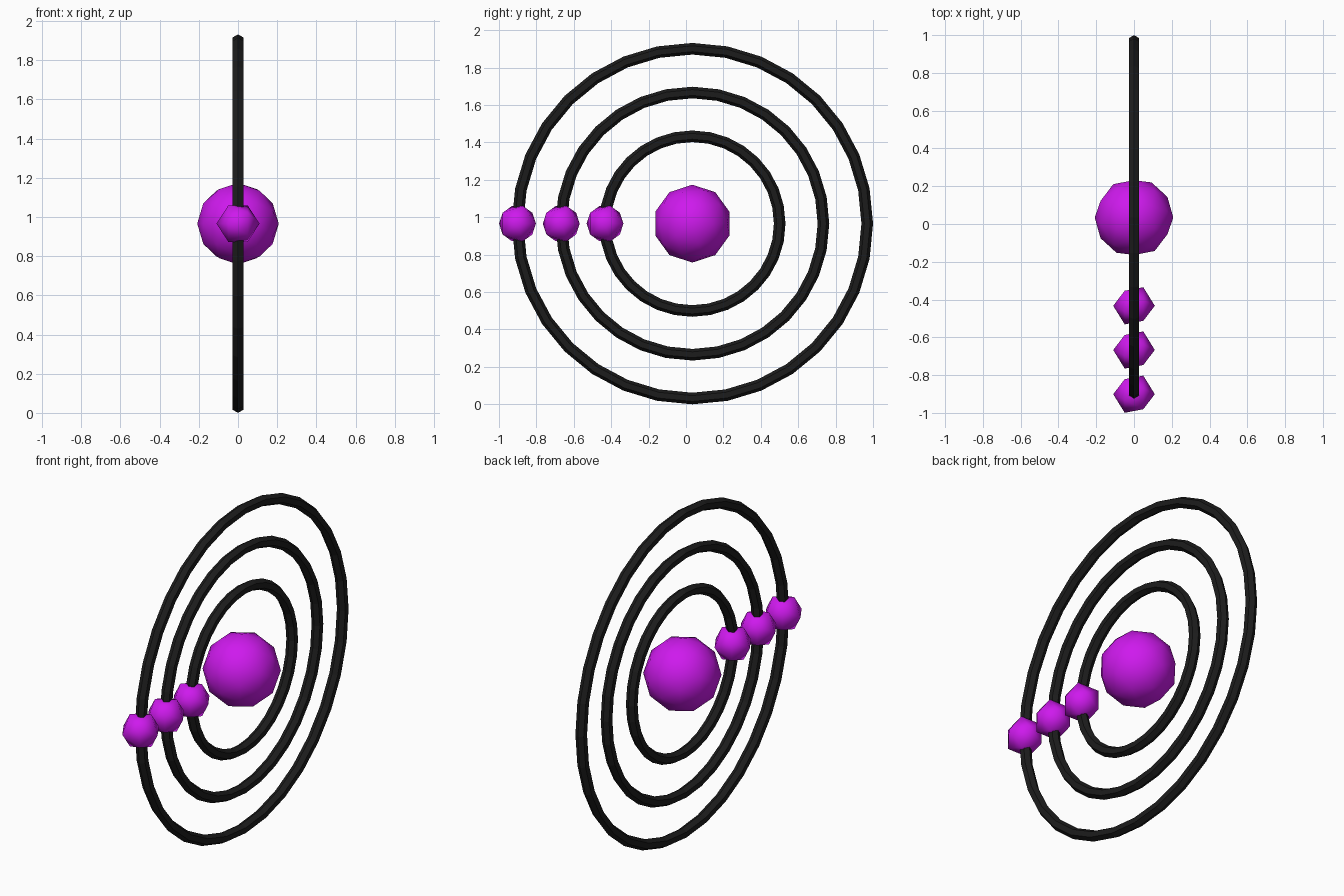
import bpy, bmesh, math
from mathutils import Matrix

if "Cube" in bpy.data.objects:
    bpy.data.objects.remove(bpy.data.objects["Cube"])

CY, CZ = 0.034, 0.966          # common centre of the rings
# turn local Z to world X, local X to world Y
TURN = Matrix(((0, 0, 1, 0), (1, 0, 0, 0), (0, 1, 0, 0), (0, 0, 0, 1)))


def material(name, rgb):
    m = bpy.data.materials.new(name)
    m.diffuse_color = (*rgb, 1)
    m.use_nodes = True
    m.node_tree.nodes["Principled BSDF"].inputs["Base Color"].default_value = m.diffuse_color
    return m


PURPLE = material("purple", (0.62, 0.01, 0.85))
BLACK = material("black", (0.012, 0.012, 0.012))


def finish(bm, name, y, mat):
    bmesh.ops.transform(bm, matrix=Matrix.Translation((0, y, CZ)) @ TURN, verts=bm.verts)
    bmesh.ops.recalc_face_normals(bm, faces=bm.faces)
    me = bpy.data.meshes.new(name)
    bm.to_mesh(me)
    bm.free()
    me.materials.append(mat)
    me.shade_smooth() if mat == PURPLE else me.shade_flat()
    bpy.context.collection.objects.link(bpy.data.objects.new(name, me))


def ball(name, y, radius, subdivisions):
    bm = bmesh.new()
    bmesh.ops.create_icosphere(bm, subdivisions=subdivisions, radius=radius)
    finish(bm, name, y, PURPLE)


def ring(name, major, minor=0.031, segments=32, sides=6):
    bm = bmesh.new()
    loops = []
    for i in range(segments):
        a = 2 * math.pi * i / segments
        loop = []
        for j in range(sides):
            b = 2 * math.pi * j / sides
            r = major + minor * math.cos(b)
            loop.append(bm.verts.new((r * math.cos(a), r * math.sin(a), minor * math.sin(b))))
        loops.append(loop)
    for i in range(segments):
        p, q = loops[i], loops[(i + 1) % segments]
        for j in range(sides):
            k = (j + 1) % sides
            bm.faces.new((p[j], q[j], q[k], p[k]))
    finish(bm, name, CY, BLACK)


# central ball
ball("nucleus", CY, 0.208, 2)

# concentric rings, each carrying one small ball on the front side
for label, radius in (("inner", 0.467), ("middle", 0.701), ("outer", 0.935)):
    ring(label + "_ring", radius)
    ball(label + "_ball", CY - radius, 0.11, 1)
